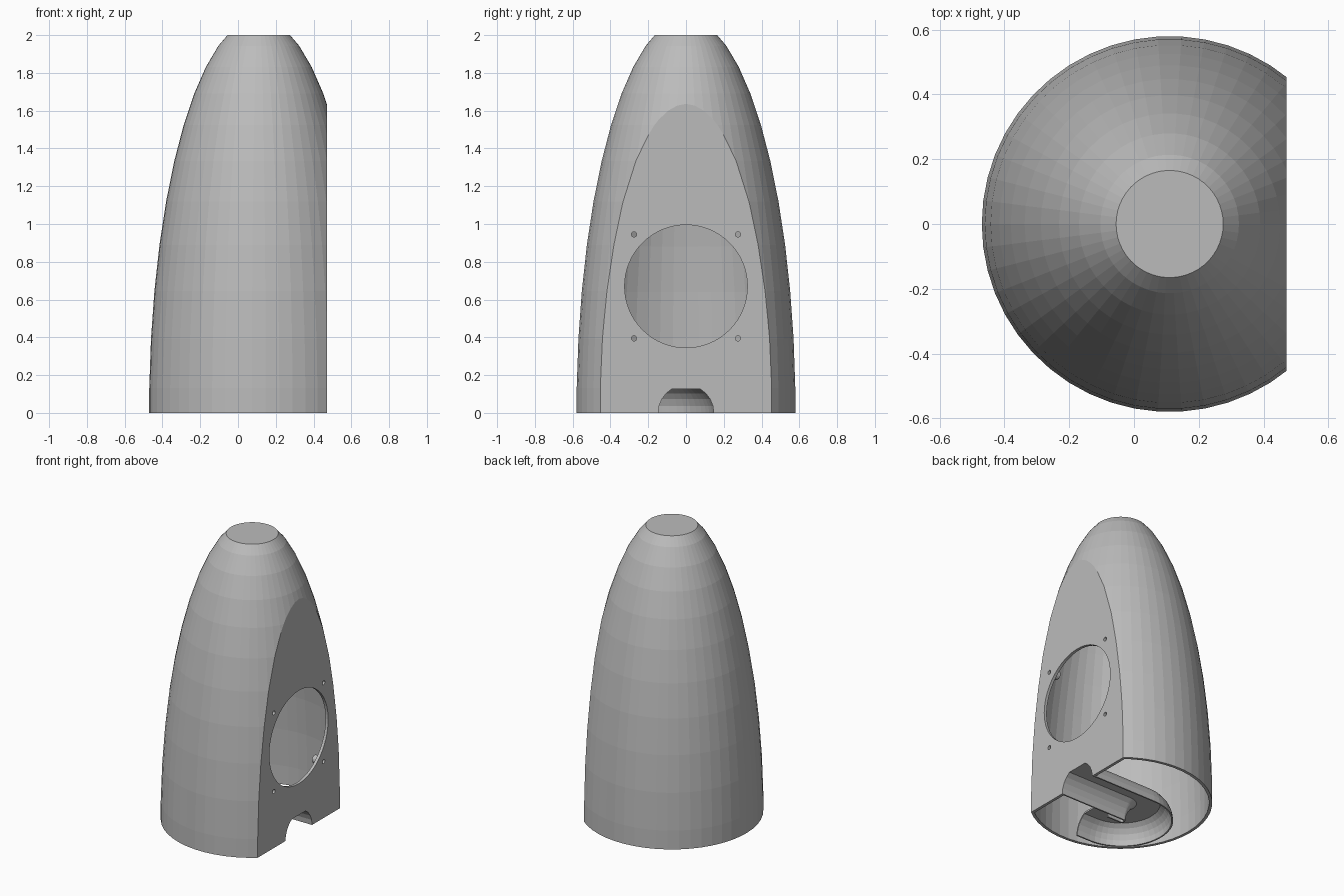
import bpy, bmesh, math
from mathutils import Matrix, Vector

if "Cube" in bpy.data.objects:
    bpy.data.objects.remove(bpy.data.objects["Cube"])

AXIS_X = 0.11      # centre line of the egg-shaped body
FACE_X = 0.47      # flat speaker face
N = 50
grey = bpy.data.materials.new("light_grey")
grey.diffuse_color = (0.5, 0.5, 0.5, 1)
grey.use_nodes = True
grey.node_tree.nodes["Principled BSDF"].inputs["Base Color"].default_value = grey.diffuse_color


def finish(name, bm, cutter=False):
    bmesh.ops.recalc_face_normals(bm, faces=bm.faces[:])
    me = bpy.data.meshes.new(name)
    bm.to_mesh(me)
    bm.free()
    me.materials.append(grey)
    ob = bpy.data.objects.new(name, me)
    bpy.context.collection.objects.link(ob)
    ob.hide_render = cutter
    if cutter:
        ob.hide_set(True)
    return ob


def half_egg(name, r, h, top, face, bottom, cutter=False):
    """Half ellipsoid with a flat top and one flat side."""
    step = 2 * math.pi / N
    prof = [(r * math.cos(step / 2), bottom)]
    i = 0
    while True:
        a = (i + 0.5) * step
        p = (r * math.cos(a), h * math.sin(a))
        if p[1] >= top:
            q = prof[-1]
            t = (top - q[1]) / (p[1] - q[1])
            prof.append((q[0] + t * (p[0] - q[0]), top))
            break
        prof.append(p)
        i += 1
    bm = bmesh.new()
    rings = [[bm.verts.new((AXIS_X + pr * math.cos(k * step),
                            pr * math.sin(k * step), z))
              for k in range(N)] for pr, z in prof]
    for a, b in zip(rings, rings[1:]):
        for k in range(N):
            j = (k + 1) % N
            bm.faces.new((a[k], a[j], b[j], b[k]))
    bm.faces.new(rings[0][::-1])
    bm.faces.new(rings[-1])
    res = bmesh.ops.bisect_plane(
        bm, geom=bm.verts[:] + bm.edges[:] + bm.faces[:], dist=1e-6,
        plane_co=(face, 0, 0), plane_no=(1, 0, 0), clear_outer=True)
    edges = [e for e in res["geom_cut"] if isinstance(e, bmesh.types.BMEdge)]
    bmesh.ops.holes_fill(bm, edges=edges, sides=0)
    return finish(name, bm, cutter)


def rod(bm, x0, x1, y, z, r, seg):
    """Cylinder along x."""
    m = Matrix.Translation(((x0 + x1) / 2, y, z)) @ Matrix.Rotation(math.pi / 2, 4, 'Y')
    bmesh.ops.create_cone(bm, cap_ends=True, segments=seg, radius1=r,
                          radius2=r, depth=x1 - x0, matrix=m)


def cut(ob, cutter):
    mod = ob.modifiers.new("cut", 'BOOLEAN')
    mod.operation = 'DIFFERENCE'
    mod.solver = 'EXACT'
    mod.object = cutter


def arch(r, clip):
    """Half circle over z = 0 with a flattened top, as (sideways, up)."""
    a = math.asin(clip / r)
    right = [(r * math.cos(a * k / 4), r * math.sin(a * k / 4)) for k in range(5)]
    return right + [(-s, z) for s, z in reversed(right)]


# Thin outer shell, open underneath
shell = half_egg("speaker_shell", 0.581, 2.09, 2.0, FACE_X, 0.0)
cut(shell, half_egg("cavity_cutter", 0.561, 2.07, 1.97, FACE_X - 0.02, -0.1, True))

# Driver opening and four screw holes
SCREWS = [(y, z) for y in (-0.275, 0.275) for z in (0.395, 0.945)]
bm = bmesh.new()
rod(bm, 0.3, 0.6, 0, 0.67, 0.325, 64)
for y, z in SCREWS:
    rod(bm, 0.3, 0.6, y, z, 0.014, 16)
cut(shell, finish("driver_cutter", bm, True))

# Port mouth in the flat face
bm = bmesh.new()
outline = [(0.147, -0.1)] + arch(0.147, 0.126) + [(-0.147, -0.1)]
f = bm.faces.new([bm.verts.new((0.40, s, z)) for s, z in outline])
ext = bmesh.ops.extrude_face_region(bm, geom=[f])
bmesh.ops.translate(bm, vec=(0.2, 0, 0),
                    verts=[v for v in ext["geom"] if isinstance(v, bmesh.types.BMVert)])
cut(shell, finish("port_cutter", bm, True))

# Hollow screw bosses behind the face
bm = bmesh.new()
for y, z in SCREWS:
    tube = []
    for x, r in ((0.452, 0.028), (0.40, 0.028), (0.40, 0.014), (0.452, 0.014)):
        tube.append([bm.verts.new((x, y + r * math.cos(k * math.pi / 8),
                                   z + r * math.sin(k * math.pi / 8))) for k in range(16)])
    for a, b in zip(tube, tube[1:] + tube[:1]):
        for k in range(16):
            j = (k + 1) % 16
            bm.faces.new((a[k], a[j], b[j], b[k]))
finish("screw_bosses", bm)

# U-turn half-pipe port duct under the body
section = arch(0.147, 0.126) + arch(0.157, 0.138)[::-1]
CX, TURN = -0.04, 0.17
path = [(Vector((0.455, 0, 0)), Vector((0, 1, 0)))]
for k in range(25):
    a = math.pi / 2 + math.pi * k / 24
    d = Vector((math.cos(a), math.sin(a), 0))
    path.append((Vector((CX, -TURN, 0)) + d * TURN, d))
path.append((Vector((0.06, -2 * TURN, 0)), Vector((0, -1, 0))))
bm = bmesh.new()
loops = [[bm.verts.new(p + d * s + Vector((0, 0, z))) for s, z in section]
         for p, d in path]
n = len(section)
for a, b in zip(loops, loops[1:]):
    for k in range(n):
        j = (k + 1) % n
        bm.faces.new((a[k], a[j], b[j], b[k]))
bm.faces.new(loops[0])
bm.faces.new(loops[-1])
finish("port_duct", bm)
